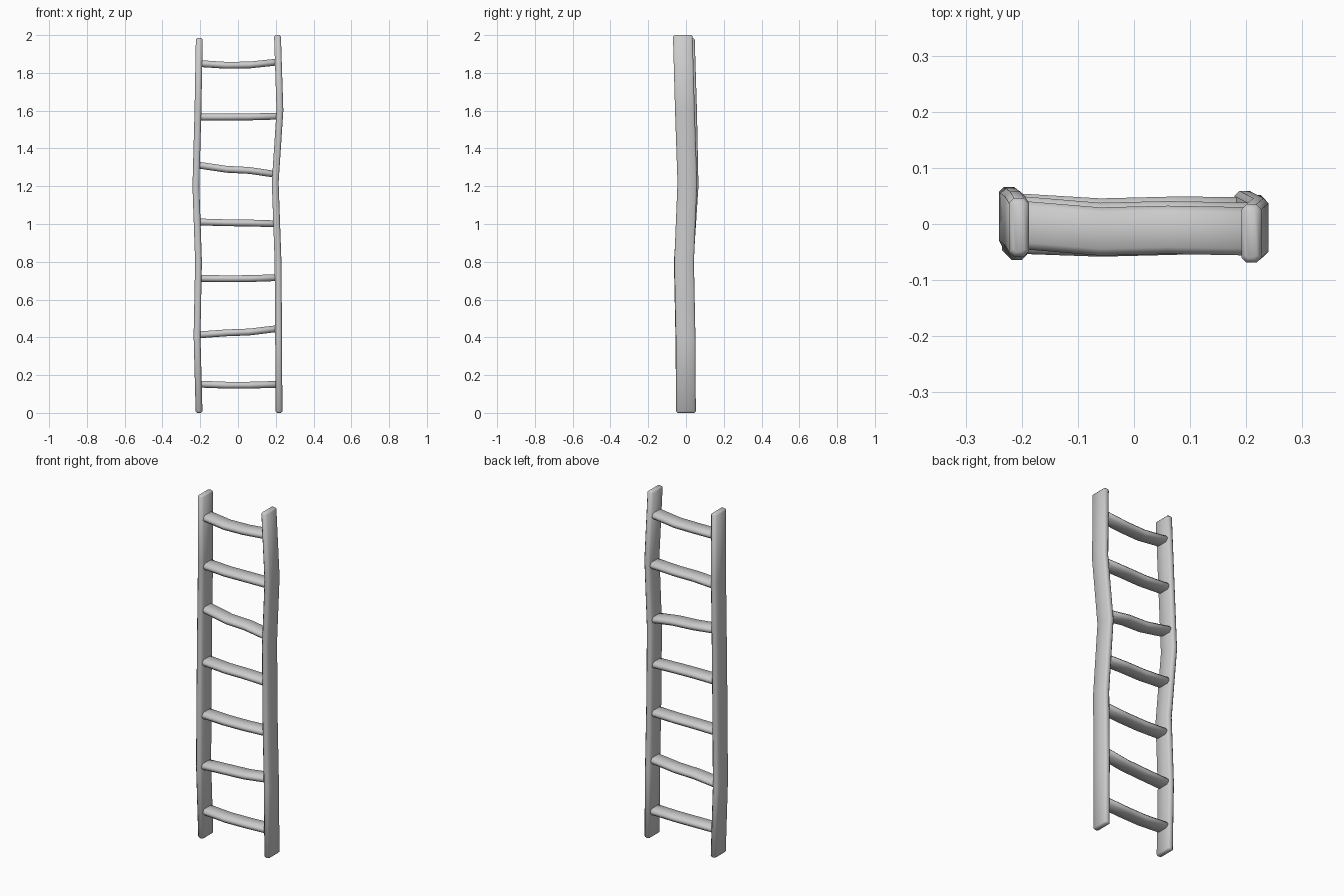
import bpy, bmesh
from math import radians
from mathutils import Vector

if "Cube" in bpy.data.objects:
    bpy.data.objects.remove(bpy.data.objects["Cube"])


def section(hw, hh, b):
    # rectangle with chamfered corners
    return [(hw - b, -hh), (hw, -hh + b), (hw, hh - b), (hw - b, hh),
            (-hw + b, hh), (-hw, hh - b), (-hw, -hh + b), (-hw + b, -hh)]


def loft(name, centres, hw, hh, b, u, v, end):
    # sweep the section along the centres, with chamfered ends
    pts = [Vector(c) for c in centres]
    d0 = (pts[1] - pts[0]).normalized() * end
    d1 = (pts[-1] - pts[-2]).normalized() * end
    stations = [(pts[0], end)] + [(pts[0] + d0, 0)]
    stations += [(p, 0) for p in pts[1:-1]]
    stations += [(pts[-1] - d1, 0), (pts[-1], end)]
    bm = bmesh.new()
    rings = []
    for p, inset in stations:
        sec = section(hw - inset, hh - inset, max(b - inset * 0.5, 0.003))
        rings.append([bm.verts.new(p + u * s + v * t) for s, t in sec])
    for a, c in zip(rings, rings[1:]):
        for i in range(8):
            j = (i + 1) % 8
            bm.faces.new((a[i], a[j], c[j], c[i]))
    bm.faces.new(rings[0])
    bm.faces.new(rings[-1])
    bmesh.ops.recalc_face_normals(bm, faces=bm.faces)
    me = bpy.data.meshes.new(name)
    bm.to_mesh(me)
    bm.free()
    ob = bpy.data.objects.new(name, me)
    bpy.context.collection.objects.link(ob)
    bpy.ops.object.select_all(action='DESELECT')
    ob.select_set(True)
    bpy.context.view_layer.objects.active = ob
    bpy.ops.object.shade_smooth_by_angle(angle=radians(50))


X, Y, Z = Vector((1, 0, 0)), Vector((0, 1, 0)), Vector((0, 0, 1))

# crooked side rails
left = [(-0.206, 0.0, 0.0), (-0.217, -0.004, 0.41), (-0.209, -0.012, 0.80),
        (-0.223, 0.014, 1.20), (-0.212, 0.006, 1.60), (-0.205, -0.006, 1.985)]
right = [(0.217, 0.0, 0.0), (0.215, -0.002, 0.40), (0.212, -0.010, 0.80),
         (0.197, 0.007, 1.22), (0.222, -0.006, 1.60), (0.209, -0.017, 2.0)]
loft("left_rail", left, 0.018, 0.052, 0.009, X, Y, 0.008)
loft("right_rail", right, 0.018, 0.052, 0.009, X, Y, 0.008)


def rail_at(rail, z):
    for a, b in zip(rail, rail[1:]):
        if a[2] <= z <= b[2]:
            return Vector(a).lerp(Vector(b), (z - a[2]) / (b[2] - a[2]))


# rungs: height at left, middle and right
rungs = [(0.152, 0.146, 0.151), (0.413, 0.425, 0.446), (0.712, 0.710, 0.716),
         (1.011, 1.006, 1.001), (1.312, 1.287, 1.264), (1.566, 1.566, 1.571),
         (1.849, 1.839, 1.857)]
for i, (zl, zm, zr) in enumerate(rungs):
    a, c = rail_at(left, zl), rail_at(right, zr)
    a.x += 0.008
    c.x -= 0.008
    mid = (a + c) / 2
    path = [a, Vector((-0.06, mid.y - 0.006, zm + 0.1 * (zl - zm))),
            Vector((0.06, mid.y - 0.003, zm + 0.15 * (zr - zm))), c]
    loft(f"rung_{i + 1}", path, 0.043, 0.018, 0.012, Y, Z, 0.004)
